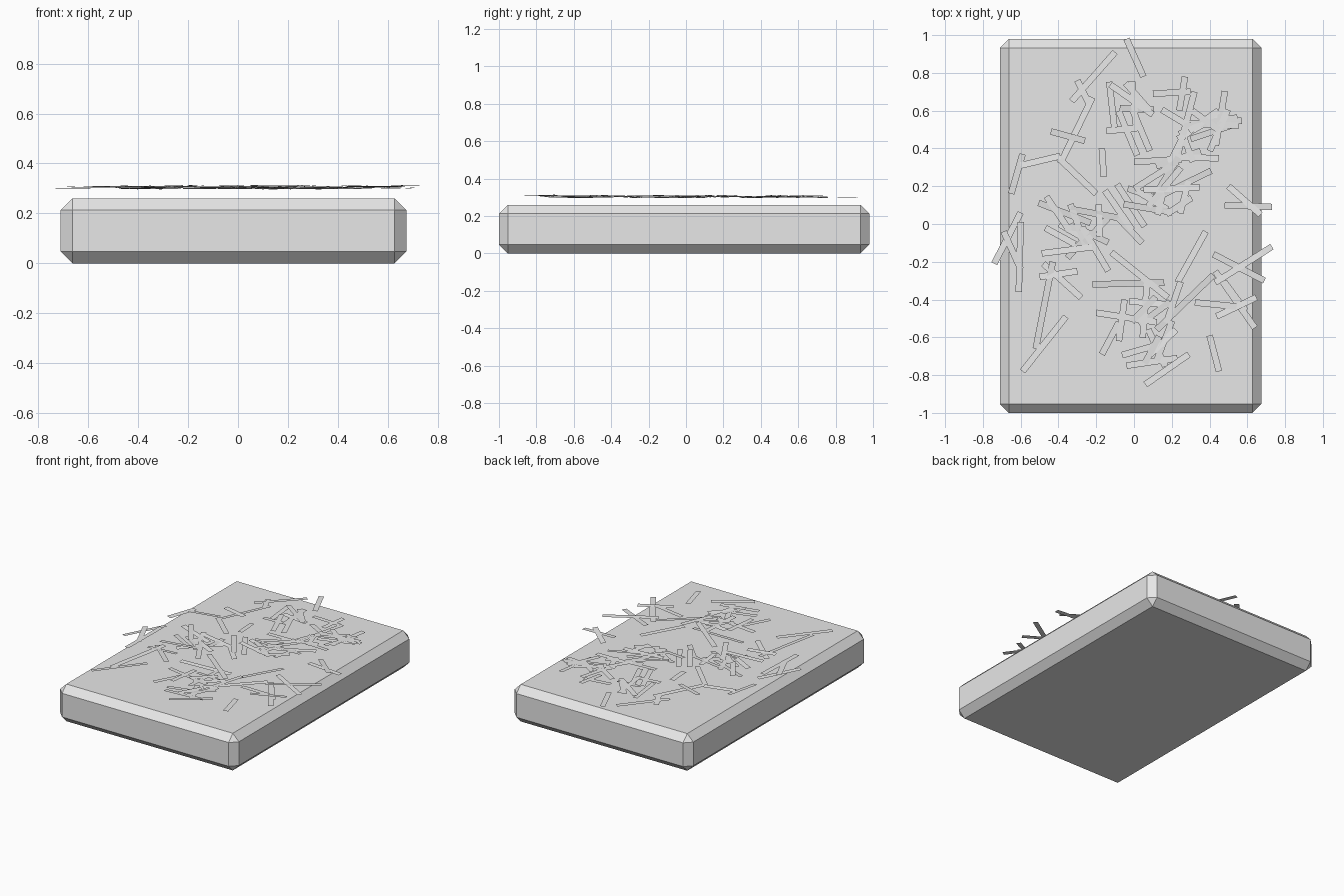
import bpy, bmesh, math, random
from mathutils import Vector

if "Cube" in bpy.data.objects:
    bpy.data.objects.remove(bpy.data.objects["Cube"])

random.seed(7)
grey = bpy.data.materials.new("plain grey")
grey.diffuse_color = (0.8, 0.8, 0.8, 1)
grey.use_nodes = True
grey.node_tree.nodes["Principled BSDF"].inputs["Base Color"].default_value = grey.diffuse_color


def add_object(name, bm):
    mesh = bpy.data.meshes.new(name)
    bm.to_mesh(mesh)
    bm.free()
    mesh.materials.append(grey)
    obj = bpy.data.objects.new(name, mesh)
    bpy.context.collection.objects.link(obj)
    return obj


# Slab with chamfered edges
bm = bmesh.new()
bmesh.ops.create_cube(bm, size=1)
bmesh.ops.scale(bm, vec=(1.384, 1.98, 0.26), verts=bm.verts)
bmesh.ops.translate(bm, vec=(-0.018, -0.01, 0.13), verts=bm.verts)
bmesh.ops.bevel(bm, geom=bm.edges[:], offset=0.047, segments=1, affect='EDGES')
add_object("slab", bm)

# Main straws: start x, start y, end x, end y
STRAWS = [
    (-.04, .98, .05, .78), (-.10, .91, -.33, .65), (-.30, .76, -.24, .64),
    (-.22, .67, -.39, .32), (-.44, .49, -.26, .44), (-.59, .37, -.65, .16),
    (-.60, .31, -.39, .36), (-.40, .35, -.20, .16), (-.17, .40, -.16, .25),
    (.10, .69, .30, .70), (.27, .78, .24, .60), (-.60, .06, -.74, -.21),
    (-.60, .01, -.61, -.36), (-.69, -.04, -.60, -.24), (-.36, -.49, -.59, -.78),
    (-.43, -.20, -.52, -.66), (-.50, -.28, -.30, -.25), (-.48, -.21, -.28, -.39),
    (-.22, -.32, .16, -.31), (-.12, -.15, .18, -.39), (-.20, -.47, .12, -.52),
    (-.17, -.69, -.08, -.52), (-.05, -.40, -.08, -.62), (-.04, -.75, .23, -.71),
    (.06, -.85, .29, -.69), (.40, -.59, .45, -.78), (.12, -.56, .42, -.27),
    (.23, -.31, .38, -.04), (.43, -.25, .64, -.55), (.42, -.16, .69, -.30),
    (.43, -.31, .73, -.12), (.48, .10, .73, .09), (.50, .20, .67, .05),
    (.30, .45, .54, .53), (.23, .36, .32, .70), (.00, .33, .25, .34),
]

# Denser tangles of loose straws: centre x, centre y, spread, count
TANGLES = [(.34, .45, .12, 14), (.16, .18, .13, 10), (-.30, -.05, .12, 13),
           (.16, -.54, .13, 10), (-.03, .58, .10, 8), (-.04, .07, .10, 4),
           (.47, -.38, .08, 3)]


def add_straw(bm, a, b, width=0.034):
    along = (b - a).normalized()
    side = along.cross(Vector((0, 0, 1))).normalized() * width / 2
    side.z = random.uniform(-0.002, 0.002)
    face = bm.faces.new([bm.verts.new(p) for p in
                         (a + side, b + side, b - side, a - side)])
    face.normal_update()
    if face.normal.z < 0:
        face.normal_flip()


def height():
    return random.uniform(0.297, 0.313)


bm = bmesh.new()
for x1, y1, x2, y2 in STRAWS:
    add_straw(bm, Vector((x1, y1, height())), Vector((x2, y2, height())))
for cx, cy, spread, count in TANGLES:
    for _ in range(count):
        angle = random.uniform(0, math.pi)
        half = random.uniform(0.08, 0.15)
        x = cx + random.uniform(-spread, spread)
        y = cy + random.uniform(-spread, spread)
        dx, dy = half * math.cos(angle), half * math.sin(angle)
        add_straw(bm, Vector((x - dx, y - dy, height())),
                  Vector((x + dx, y + dy, height())))
add_object("scattered_straws", bm)
